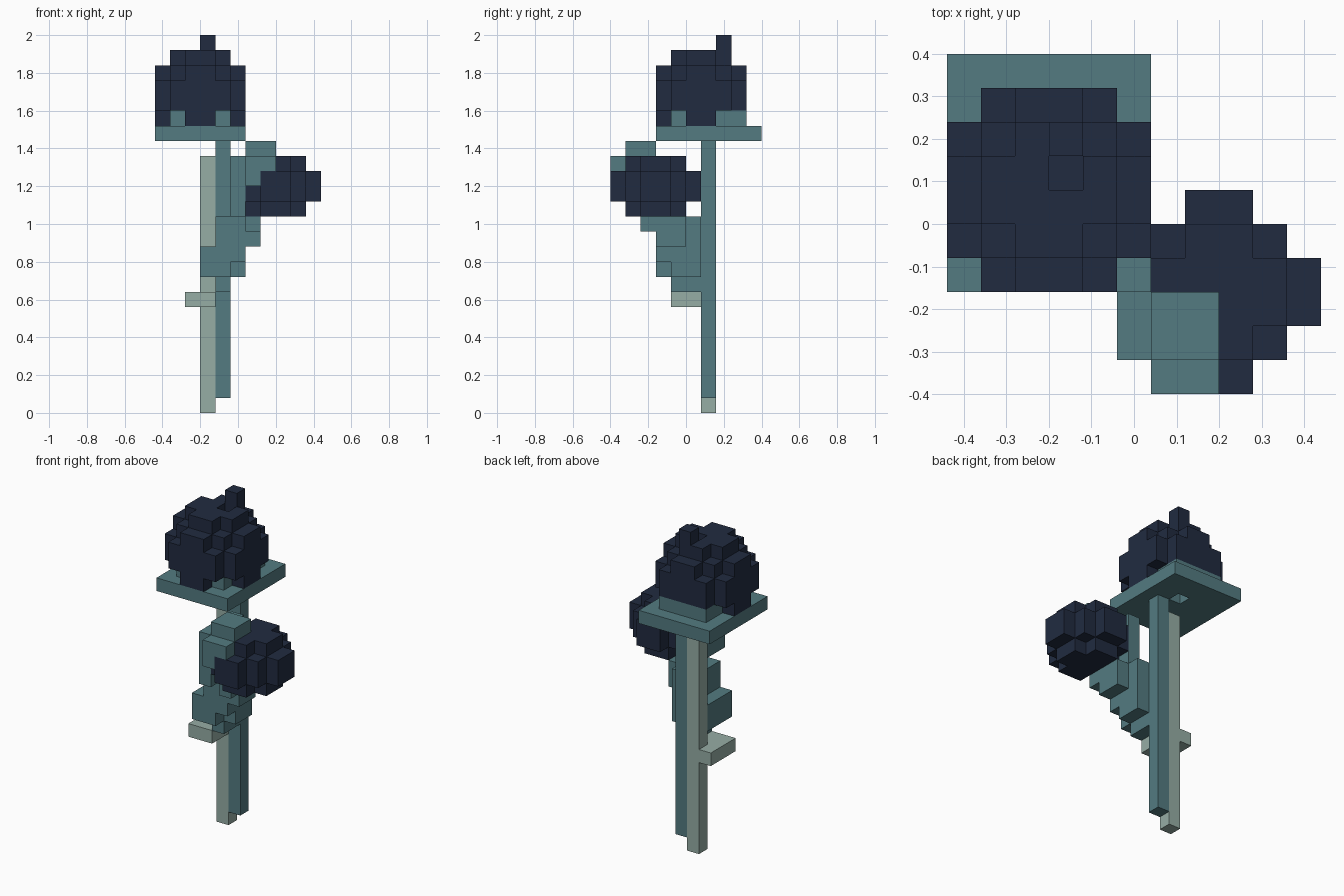
import bpy
import bmesh
from math import radians
from mathutils import Vector

if "Cube" in bpy.data.objects:
    bpy.data.objects.remove(bpy.data.objects["Cube"], do_unlink=True)

UNIT = 0.08
ORIGIN = Vector((-0.44, -0.40, 0.0))


def material(name, color):
    mat = bpy.data.materials.new(name)
    mat.use_nodes = True
    mat.diffuse_color = (*color, 1)
    bsdf = next(n for n in mat.node_tree.nodes if n.type == "BSDF_PRINCIPLED")
    bsdf.inputs["Base Color"].default_value = (*color, 1)
    bsdf.inputs["Roughness"].default_value = 0.9
    return mat


def box(xs, ys, zs):
    """Set of grid cells, each range inclusive."""
    spans = [range(a, b + 1) for a, b in (xs, ys, zs)]
    return {(i, j, k) for i in spans[0] for j in spans[1] for k in spans[2]}


def rounded(x0, y0, layers):
    """Blocky ball six cells wide; each layer limits the squared radius."""
    cells = set()
    for k, limit in layers.items():
        for i, j, _ in box((0, 5), (0, 5), (k, k)):
            if (i - 2.5) ** 2 + (j - 2.5) ** 2 <= limit:
                cells.add((x0 + i, y0 + j, k))
    return cells


# Squared-radius limits, from widest to narrowest layer
WIDE, MIDDLE, CROSS = 9, 7, 3

# Stalks
pale_stalk = box((3, 3), (6, 6), (0, 16))
pale_leaf = box((2, 2), (4, 6), (7, 7)) | box((3, 3), (4, 5), (7, 7))
teal_stalk = box((4, 4), (6, 6), (1, 17))

# Stepped side branch
branch = (box((4, 4), (4, 5), (8, 9)) | box((5, 5), (4, 5), (9, 9))
          | box((3, 4), (3, 5), (9, 9)) | box((3, 5), (3, 5), (10, 10))
          | box((4, 5), (3, 5), (11, 12)) | box((6, 6), (3, 4), (11, 12))
          | box((6, 6), (2, 2), (12, 12))) - pale_stalk

# Sepals holding the lower berry
lower_calyx = (box((5, 5), (1, 4), (13, 16)) | box((6, 7), (1, 2), (16, 17))
               | box((6, 7), (0, 0), (16, 16)) | box((6, 6), (0, 1), (15, 15)))
lower_berry = rounded(5, 0, {13: CROSS, 14: MIDDLE, 15: MIDDLE, 16: CROSS})
lower_berry -= lower_calyx

# Plate and core under the upper berry
upper_plate = box((0, 5), (3, 9), (18, 18)) - {(3, 7, 18)}
upper_core = box((1, 4), (4, 8), (19, 19))
upper_berry = rounded(0, 3, {19: MIDDLE, 20: WIDE, 21: WIDE, 22: MIDDLE, 23: CROSS})
upper_berry -= {c for c in upper_berry if c[2] == 19 and 0 < c[0] < 5 and c[1] > 3}
upper_berry -= upper_core | {(3, 6, 23)}
berry_tip = {(3, 7, 24)}

pale = material("pale sage", (0.305, 0.418, 0.376))
teal = material("dusty teal", (0.087, 0.198, 0.220))
navy = material("dark navy", (0.015, 0.024, 0.051))

parts = [
    ("pale_stalk", pale_stalk, pale), ("pale_leaf", pale_leaf, pale),
    ("teal_stalk", teal_stalk, teal), ("branch", branch, teal),
    ("lower_calyx", lower_calyx, teal), ("lower_berry", lower_berry, navy),
    ("upper_plate", upper_plate, teal), ("upper_core", upper_core, teal),
    ("upper_berry", upper_berry, navy), ("berry_tip", berry_tip, navy),
]
filled = set().union(*(cells for _, cells, _ in parts))


def build(name, cells, mat):
    """Make the exposed skin of a group of cells."""
    bm = bmesh.new()
    for cell in sorted(cells):
        center = Vector(cell) + Vector((0.5, 0.5, 0.5))
        for axis in range(3):
            for sign in (-1, 1):
                near = list(cell)
                near[axis] += sign
                if tuple(near) in filled:
                    continue
                n, u, v = Vector(), Vector(), Vector()
                n[axis] = sign / 2
                u[(axis + 1) % 3] = 0.5
                v[(axis + 2) % 3] = sign / 2
                corners = (-u - v, u - v, u + v, v - u)
                bm.faces.new([bm.verts.new(ORIGIN + (center + n + c) * UNIT)
                              for c in corners])
    bmesh.ops.remove_doubles(bm, verts=bm.verts[:], dist=UNIT / 100)
    bmesh.ops.dissolve_limit(bm, angle_limit=radians(1),
                             verts=bm.verts[:], edges=bm.edges[:])
    mesh = bpy.data.meshes.new(name)
    bm.to_mesh(mesh)
    bm.free()
    mesh.materials.append(mat)
    bpy.context.collection.objects.link(bpy.data.objects.new(name, mesh))


for part in parts:
    build(*part)
